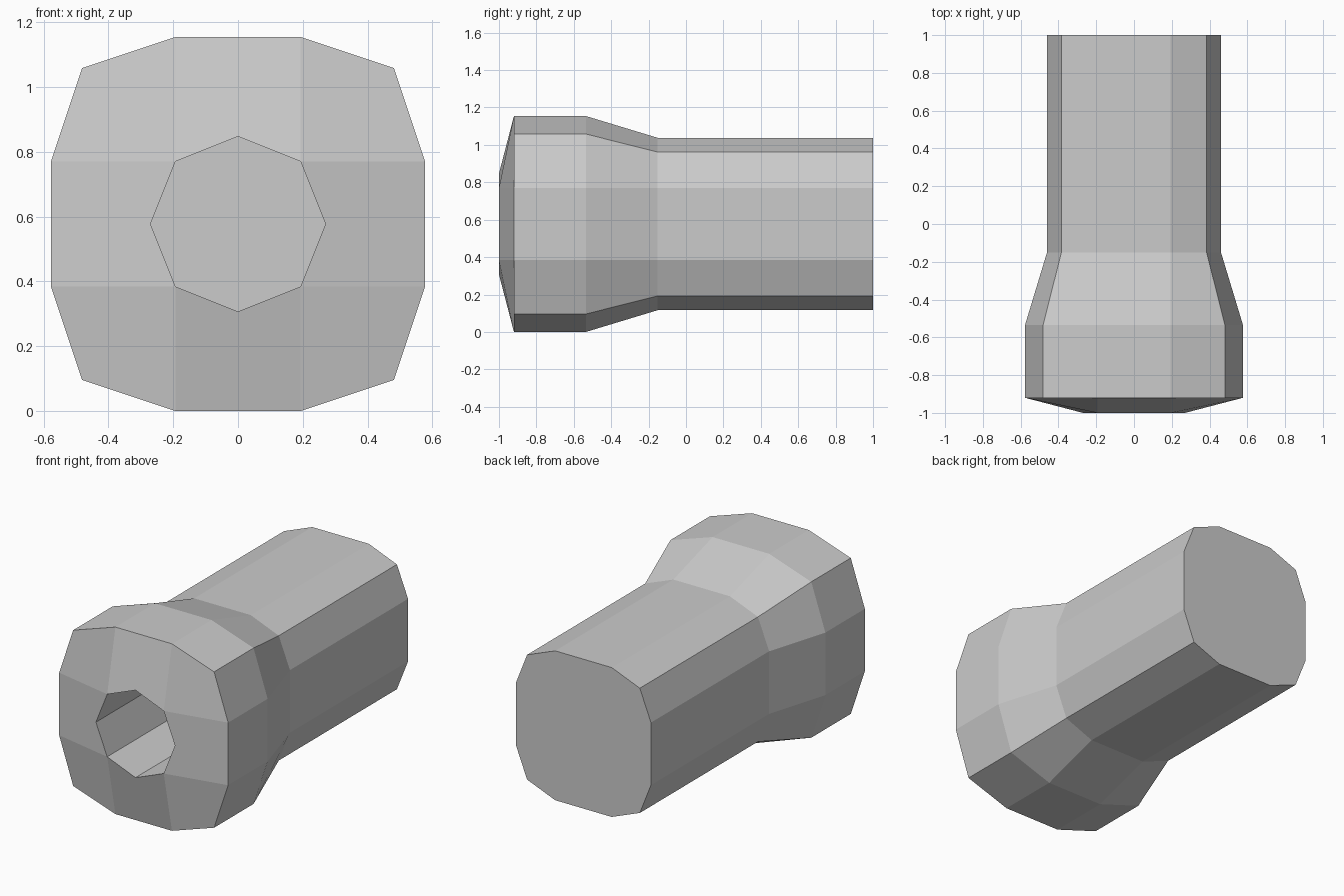
import bpy, bmesh

if "Cube" in bpy.data.objects:
    bpy.data.objects.remove(bpy.data.objects["Cube"])

S = 0.193      # half width of the flat sides
CZ = 0.577     # axis height


def ring(bm, y, quadrant):
    """Repeat one quadrant of (x, z) points four times around the axis."""
    verts = []
    pts = list(quadrant)
    for _ in range(4):
        verts += [bm.verts.new((x, y, CZ + z)) for x, z in pts]
        pts = [(-z, x) for x, z in pts]
    return verts


def bridge(bm, a, b):
    n = len(a)
    for i in range(n):
        j = (i + 1) % n
        bm.faces.new((a[i], a[j], b[j], b[i]))


bm = bmesh.new()

# Outer shell: wide collar tapering into the long barrel
wide = [(0.577, S), (0.481, 0.481), (S, 0.577)]
slim = [(0.461, S), (0.385, 0.385), (S, 0.461)]
shell = [ring(bm, y, p) for y, p in
         ((-0.92, wide), (-0.535, wide), (-0.152, slim), (1.0, slim))]
for a, b in zip(shell, shell[1:]):
    bridge(bm, a, b)
bm.faces.new(shell[-1])

# Eight-sided bore with a flat floor
hole = [(S, S), (0, 0.27)]
mouth = ring(bm, -1.0, hole)
floor = ring(bm, -0.152, hole)
bridge(bm, mouth, floor)
bm.faces.new(floor)

# Front bevel between the collar and the bore mouth
o = shell[0]
for q in range(4):
    i, k = 3 * q, 2 * q
    bm.faces.new((o[i], o[i + 1], o[i + 2], mouth[k]))
    bm.faces.new((o[i + 2], o[(i + 3) % 12], mouth[(k + 2) % 8],
                  mouth[k + 1], mouth[k]))

bmesh.ops.recalc_face_normals(bm, faces=bm.faces)
mesh = bpy.data.meshes.new("barrel")
bm.to_mesh(mesh)
bm.free()
bpy.context.collection.objects.link(bpy.data.objects.new("barrel", mesh))
